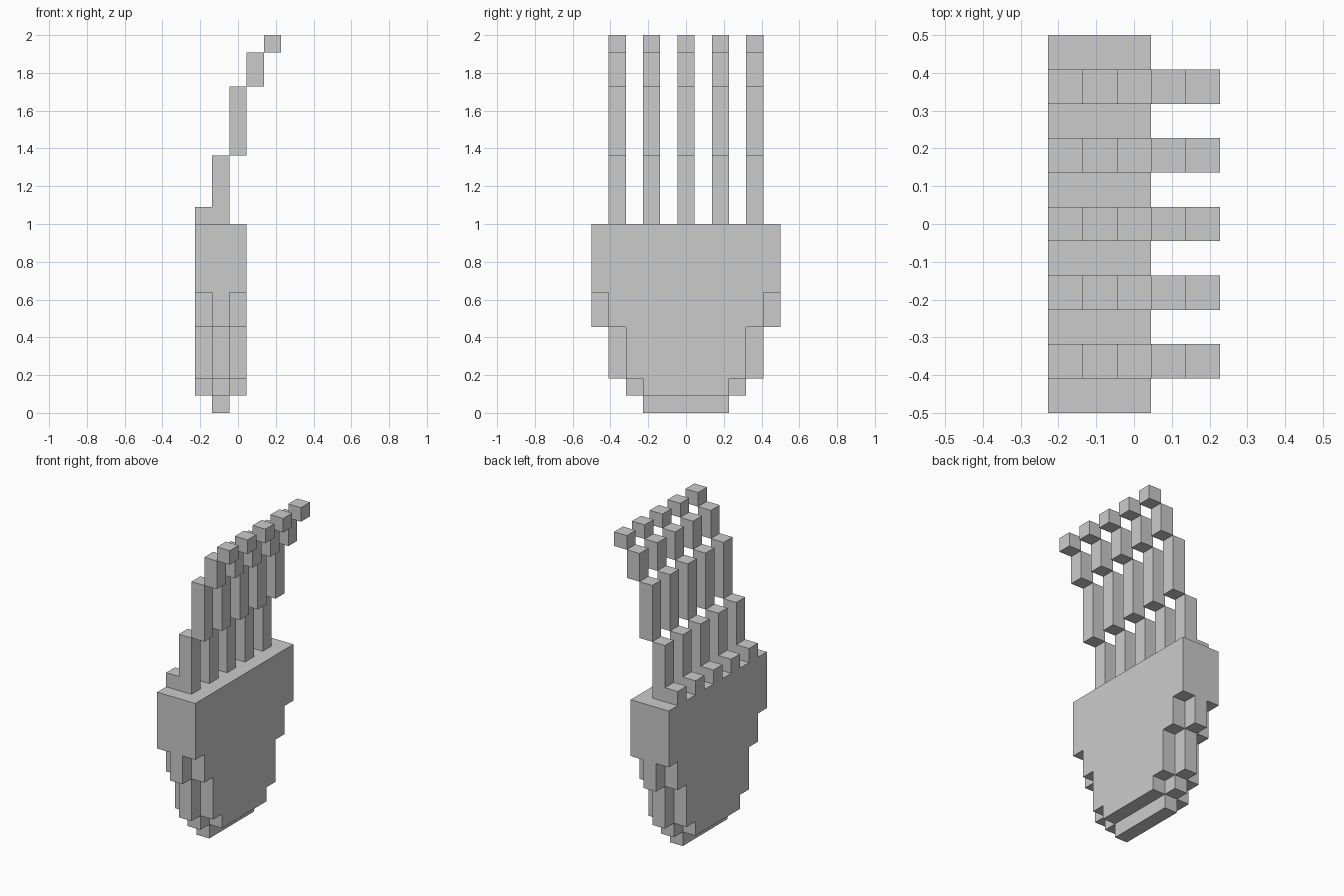
import bpy, bmesh
from mathutils import Vector

if "Cube" in bpy.data.objects:
    bpy.data.objects.remove(bpy.data.objects["Cube"])

V = 1 / 11                       # edge length of one block
ORIGIN = Vector((-2.5, -5.5, 0))


def box(x0, x1, y0, y1, z0, z1):
    """Set of unit cells filling a range (upper ends exclusive)."""
    return {(x, y, z) for x in range(x0, x1)
            for y in range(y0, y1) for z in range(z0, z1)}


def build(name, cells, solid):
    """Skin a set of cells, leaving out faces hidden inside the whole model."""
    bm = bmesh.new()
    for c in sorted(cells):
        for axis in range(3):
            for side in (0, 1):
                n = list(c)
                n[axis] += 2 * side - 1
                if tuple(n) in solid:
                    continue
                a, b = (axis + 1) % 3, (axis + 2) % 3
                ring = [(0, 0), (1, 0), (1, 1), (0, 1)]
                verts = []
                for u, v in (ring if side else ring[::-1]):
                    p = Vector(c)
                    p[axis] += side
                    p[a] += u
                    p[b] += v
                    verts.append(bm.verts.new((p + ORIGIN) * V))
                bm.faces.new(verts)
    bmesh.ops.remove_doubles(bm, verts=bm.verts[:], dist=V * 0.01)
    bmesh.ops.dissolve_limit(bm, angle_limit=0.01,
                             verts=bm.verts[:], edges=bm.edges[:])
    mesh = bpy.data.meshes.new(name)
    bm.to_mesh(mesh)
    bm.free()
    bpy.context.collection.objects.link(bpy.data.objects.new(name, mesh))


# Base: lowest block of each column, from outer edge to the middle
outer = [7, 5, 2, 1, 1, 1]       # front and back layers
core = [5, 2, 1, 0, 0, 0]        # middle layer reaches lower
base = set()
for x, bottoms in enumerate((outer, core, outer)):
    for i, z in enumerate(bottoms):
        for y in (i, 10 - i):    # mirrored across the middle
            base |= box(x, x + 1, y, y + 1, z, 11)

# Tines: five identical stepped prongs leaning toward +x
steps = [(11, 12), (11, 15), (15, 19), (19, 21), (21, 22)]
tines = [set().union(*(box(x, x + 1, y, y + 1, z0, z1)
                       for x, (z0, z1) in enumerate(steps)))
         for y in range(1, 11, 2)]

solid = base.union(*tines)
build("base", base, solid)
for k, cells in enumerate(tines, 1):
    build(f"tine_{k}", cells, solid)
